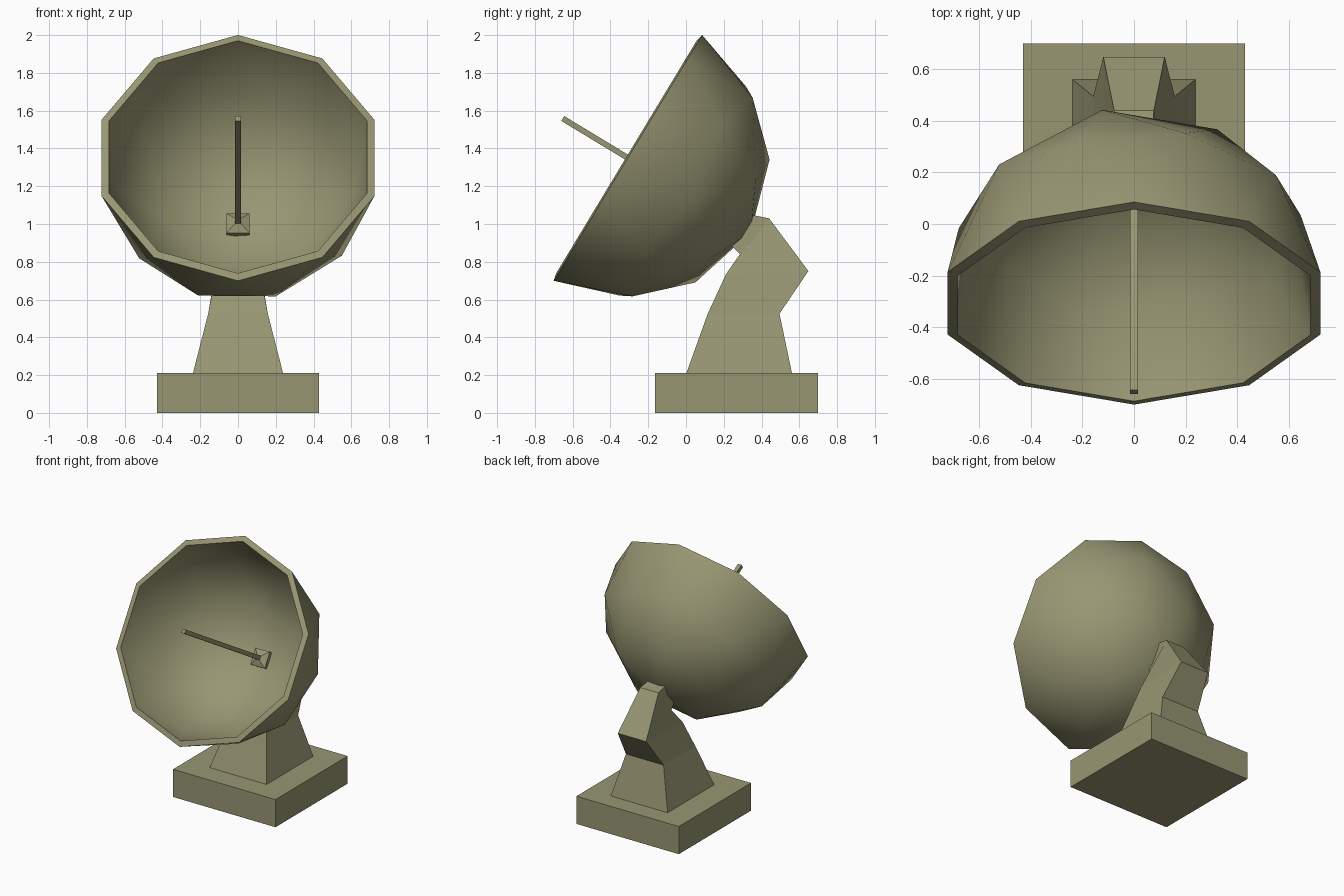
import bpy, bmesh, math
from mathutils import Matrix, Vector

if "Cube" in bpy.data.objects:
    bpy.data.objects.remove(bpy.data.objects["Cube"])

olive = bpy.data.materials.new("olive_paint")
olive.diffuse_color = (0.31, 0.305, 0.17, 1)
olive.use_nodes = True
olive.node_tree.nodes["Principled BSDF"].inputs["Base Color"].default_value = olive.diffuse_color

# Dish frame: rim centre, "up" along the rim plane, "back" along the axis
CENTRE = Vector((0, -0.3075, 1.35))
UP = Vector((0, 0.517, 0.856)).normalized()
BACK = Vector((0, 0.856, -0.517)).normalized()


def finish(name, bm):
    bmesh.ops.recalc_face_normals(bm, faces=bm.faces)
    mesh = bpy.data.meshes.new(name)
    bm.to_mesh(mesh)
    bm.free()
    mesh.materials.append(olive)
    obj = bpy.data.objects.new(name, mesh)
    bpy.context.collection.objects.link(obj)
    return obj


def loft(name, sections):
    """Skin rectangular rings given as (half_width, front (y,z), back (y,z))."""
    bm = bmesh.new()
    rings = [[bm.verts.new((x, *p)) for x, p in ((-w, f), (w, f), (w, b), (-w, b))]
             for w, f, b in sections]
    for lo, hi in zip(rings, rings[1:]):
        for i in range(4):
            j = (i + 1) % 4
            bm.faces.new((lo[i], lo[j], hi[j], hi[i]))
    bm.faces.new(rings[0])
    bm.faces.new(rings[-1])
    return finish(name, bm)


def axial(half_width, half_height, depth):
    """Ring square to the dish axis, at a depth behind the rim plane."""
    a = CENTRE + BACK * depth - UP * half_height
    b = CENTRE + BACK * depth + UP * half_height
    return half_width, (a.y, a.z), (b.y, b.z)


# Base slab
loft("base_slab", [(0.43, (-0.165, 0), (0.70, 0)),
                   (0.43, (-0.165, 0.21), (0.70, 0.21))])

# Bent pedestal ending in the flange that grips the dish
loft("pedestal", [(0.24, (0.0, 0.205), (0.562, 0.205)),
                  (0.158, (0.115, 0.525), (0.495, 0.525)),
                  (0.119, (0.212, 0.735), (0.648, 0.751)),
                  (0.077, (0.286, 0.841), (0.44, 1.03)),
                  (0.072, (0.243, 0.884), (0.35, 1.048))])

# Feed mount inside the dish with its thin rod
loft("feed_rod", [axial(0.06, 0.06, 0.735), axial(0.06, 0.06, 0.668),
                  axial(0.015, 0.015, 0.645), axial(0.015, 0.015, -0.403)])

# Dish: half an icosphere, thickened inward
bm = bmesh.new()
bmesh.ops.create_icosphere(bm, subdivisions=2, radius=0.76)
bmesh.ops.delete(bm, geom=[v for v in bm.verts if v.co.z < -0.01], context='VERTS')
frame = Matrix((Vector((-1, 0, 0)), UP, BACK)).transposed().to_4x4()
bm.transform(Matrix.Translation(CENTRE) @ frame)
bmesh.ops.recalc_face_normals(bm, faces=bm.faces)
if sum((f.calc_center_median() - CENTRE).dot(f.normal) for f in bm.faces) < 0:
    bmesh.ops.reverse_faces(bm, faces=bm.faces)
mesh = bpy.data.meshes.new("dish")
bm.to_mesh(mesh)
bm.free()
mesh.materials.append(olive)
dish = bpy.data.objects.new("dish", mesh)
bpy.context.collection.objects.link(dish)
shell = dish.modifiers.new("shell", 'SOLIDIFY')
shell.thickness = 0.042
shell.offset = -1
bpy.context.view_layer.objects.active = dish
dish.select_set(True)
bpy.ops.object.modifier_apply(modifier="shell")
bpy.ops.object.shade_smooth_by_angle(angle=math.radians(45))
